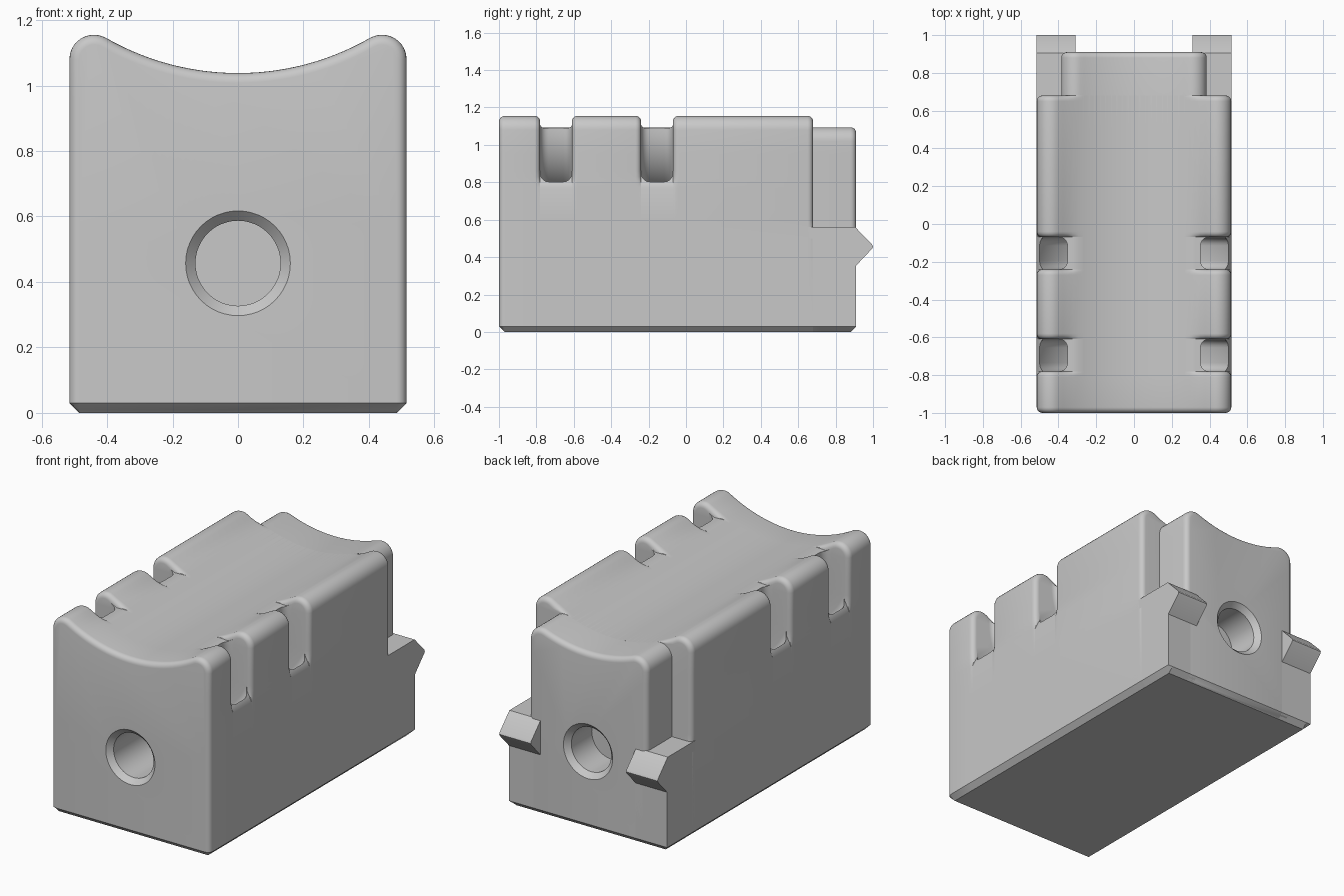
import bpy, bmesh
from math import sin, cos, pi, sqrt, atan2, radians

if "Cube" in bpy.data.objects:
    bpy.data.objects.remove(bpy.data.objects["Cube"])

HALF, BACK, STEP = 0.515, 0.91, 0.68     # half width, rear face, rear step
R_TROUGH, Z_TROUGH = 0.81, 1.848         # trough arc in the top
FILLET, CHAMFER = 0.03, 0.03
SLOTS = [(-0.78, -0.61), (-0.24, -0.07)]

grey = bpy.data.materials.new("light_grey")
grey.diffuse_color = (0.58, 0.58, 0.58, 1)
grey.use_nodes = True
grey.node_tree.nodes["Principled BSDF"].inputs["Base Color"].default_value = grey.diffuse_color


def make(name, rings, closed_ends=True):
    """Skin a list of equal-length point rings into a closed solid."""
    bm = bmesh.new()
    rows = [[bm.verts.new(p) for p in ring] for ring in rings]
    n = len(rows[0])
    for a, b in zip(rows, rows[1:]):
        for i in range(n):
            j = (i + 1) % n
            bm.faces.new((a[i], a[j], b[j], b[i]))
    bm.faces.new(rows[0])
    bm.faces.new(rows[-1])
    bmesh.ops.remove_doubles(bm, verts=bm.verts, dist=1e-5)
    bmesh.ops.recalc_face_normals(bm, faces=bm.faces)
    me = bpy.data.meshes.new(name)
    bm.to_mesh(me)
    bm.free()
    me.materials.append(grey)
    ob = bpy.data.objects.new(name, me)
    bpy.context.collection.objects.link(ob)
    return ob


def ramp(v, lo, hi):
    return min(1, max(0, (v - lo) / (hi - lo)))


def half_profile(hw, rs):
    """Right half of the cross-section: (x, z, normal x, normal z)."""
    cx = hw - rs
    cz = Z_TROUGH - sqrt((R_TROUGH + rs) ** 2 - cx ** 2)
    end = atan2(cx, Z_TROUGH - cz)
    pts = []
    for i in range(15):                                  # trough
        a = end * i / 14
        pts.append((R_TROUGH * sin(a), Z_TROUGH - R_TROUGH * cos(a), -sin(a), cos(a)))
    for i in range(1, 11):                               # rounded shoulder
        a = (pi / 2 + end) * (1 - i / 10)
        pts.append((cx + rs * cos(a), cz + rs * sin(a), cos(a), sin(a)))
    for z in (0.95, 0.9, 0.86, 0.83, 0.8, 0.77, 0.6, 0.56, 0.5, CHAMFER):
        pts.append((hw, z, 1, 0))
    pts.append((hw - CHAMFER, 0, 0, 0))
    return pts


def ring_at(y, half, inset, weight, lift=0):
    """Cross-section at y, pulled inward by inset * weight(x, z)."""
    right = []
    for x, z, nx, nz in half:
        d = inset * weight(x, z)
        right.append((x - nx * d, y, max(z - nz * d, lift)))
    left = [(-x, yy, z) for x, yy, z in reversed(right[1:])]
    return right + left


def whole(x, z):
    return 1


def slot_rim(x, z):
    return ramp(x, 0.30, 0.35) * ramp(z, 0.775, 0.83)


def step_rim(x, z):
    return ramp(x, 0.30, 0.37) * ramp(z, 0.5, 0.56)


# Quarter-round steps: (distance travelled, inset)
QUARTER = [(FILLET * sin(a), FILLET * (1 - cos(a)))
           for a in (i * pi / 10 for i in range(6))]

# Main block with rounded front, slot rims and rear step
half = half_profile(HALF, 0.075)
rings = [ring_at(-1 + FILLET - t, half, d, whole, t) for t, d in reversed(QUARTER)]
for y0, y1 in SLOTS:
    rings += [ring_at(y0 - FILLET + t, half, d, slot_rim) for t, d in QUARTER]
    rings += [ring_at(y1 + FILLET - t, half, d, slot_rim) for t, d in reversed(QUARTER)]
rings += [ring_at(STEP - FILLET + t, half, d, step_rim) for t, d in QUARTER]
main = make("main_block", rings)

# Narrower rear block
half = half_profile(0.385, 0.075)
rings = [ring_at(0.5, half, 0, whole)]
rings += [ring_at(BACK - FILLET + t, half, d, whole, t) for t, d in QUARTER]
rear = make("rear_block", rings)

# Low rear corners with pointed lugs
outline = [(0.6, 0), (BACK - CHAMFER, 0), (BACK, CHAMFER), (BACK, 0.355),
           (0.995, 0.445), (1.0, 0.455), (0.995, 0.467), (0.905, 0.56), (0.6, 0.56)]
lugs = []
for side, s in (("right", 1), ("left", -1)):
    lugs.append(make("rear_lug_" + side, [
        [(s * 0.31, y, z) for y, z in outline],
        [(s * (HALF - CHAMFER), y, z) for y, z in outline],
        [(s * HALF, y, max(z, CHAMFER)) for y, z in outline]]))


def slot_cutter(s, y0, y1):
    """Curved strap slot: rounded rectangle swept around the trough."""
    r0, r1, c, zc = 0.352, 0.572, 0.045, 1.08
    sec = []
    for k, (r, y) in enumerate([(r1 - c, y1 - c), (r0 + c, y1 - c),
                                (r0 + c, y0 + c), (r1 - c, y0 + c)]):
        for i in range(6):
            a = (k + i / 5) * pi / 2
            sec.append((r + c * cos(a), y + c * sin(a)))
    path = [(0, 1.4)] + [(radians(5 * i), zc) for i in range(13)]
    return make("slot_cutter", [[(s * r * cos(a), y, z - r * sin(a)) for r, y in sec]
                                for a, z in path])


def hole_cutter(y, direction, depth):
    """Countersunk round hole along y."""
    rows = [(-0.01, 0.17), (0.03, 0.13), (depth, 0.13)]
    return make("hole_cutter", [[(r * cos(i * pi / 24), y + direction * t,
                                  0.457 + r * sin(i * pi / 24)) for i in range(48)]
                                for t, r in rows])


def cut(ob, cutters):
    for c in cutters:
        c.hide_render = True
        m = ob.modifiers.new("cut", 'BOOLEAN')
        m.operation, m.solver, m.object = 'DIFFERENCE', 'EXACT', c
    bpy.context.view_layer.update()
    dg = bpy.context.evaluated_depsgraph_get()
    me = bpy.data.meshes.new_from_object(ob.evaluated_get(dg))
    ob.modifiers.clear()
    ob.data = me
    for c in cutters:
        bpy.data.objects.remove(c)


# Strap slots and end holes
cut(main, [slot_cutter(s, *ys) for ys in SLOTS for s in (1, -1)]
    + [hole_cutter(-1, 1, 0.5)])
cut(rear, [hole_cutter(BACK, -1, 0.22)])

# Smooth fillets, crisp edges
bpy.ops.object.select_all(action='DESELECT')
for ob in [main, rear] + lugs:
    ob.select_set(True)
bpy.context.view_layer.objects.active = main
bpy.ops.object.shade_smooth_by_angle(angle=radians(30))
